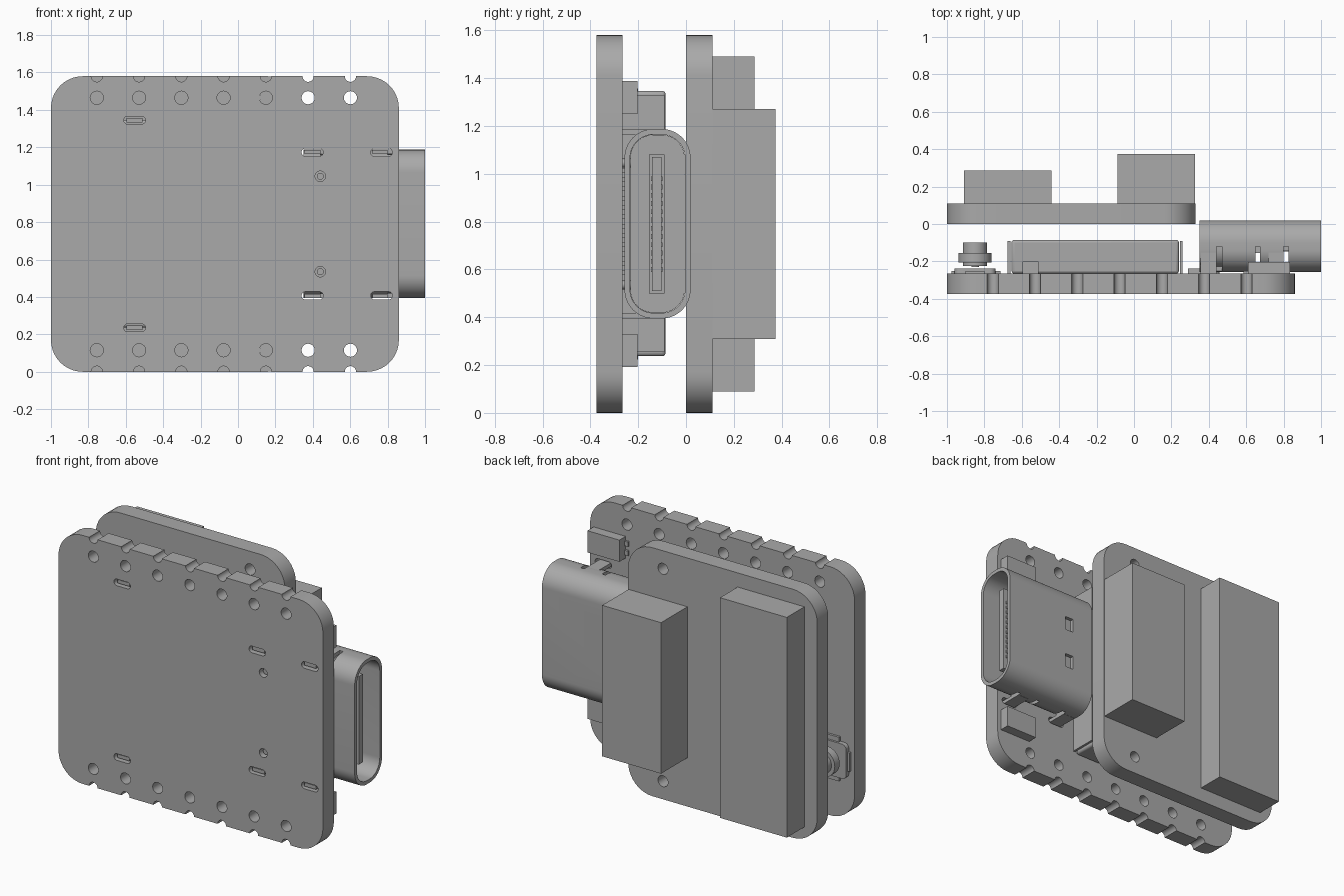
import bpy, bmesh, math
from mathutils import Vector

if "Cube" in bpy.data.objects:
    bpy.data.objects.remove(bpy.data.objects["Cube"], do_unlink=True)

grey = bpy.data.materials.new("plain_grey")
grey.use_nodes = True
colour = (0.4, 0.4, 0.4, 1)
grey.diffuse_color = colour
grey.node_tree.nodes["Principled BSDF"].inputs["Base Color"].default_value = colour
MID = 0.79  # mirror height of the assembly


def rounded(u0, u1, v0, v1, r, steps=10):
    """Outline of a rounded rectangle, or a sharp one when r is 0."""
    if r == 0:
        return [(u0, v0), (u1, v0), (u1, v1), (u0, v1)]
    corners = [(u1 - r, v1 - r), (u0 + r, v1 - r), (u0 + r, v0 + r), (u1 - r, v0 + r)]
    pts = []
    for q, (cu, cv) in enumerate(corners):
        for i in range(steps + 1):
            a = math.pi / 2 * (q + i / steps)
            pts.append((cu + r * math.cos(a), cv + r * math.sin(a)))
    return pts


def circle(u, v, r, n=32):
    return [(u + r * math.cos(i * math.tau / n), v + r * math.sin(i * math.tau / n))
            for i in range(n)]


def extrude(bm, pts, a, b, axis="Y"):
    """Prism along y (outline in x, z) or along x (outline in y, z)."""
    def place(p, w):
        return Vector((p[0], w, p[1])) if axis == "Y" else Vector((w, p[0], p[1]))
    part = bmesh.new()
    face = part.faces.new([part.verts.new(place(p, a)) for p in pts])
    ext = bmesh.ops.extrude_face_region(part, geom=[face])
    verts = [g for g in ext["geom"] if isinstance(g, bmesh.types.BMVert)]
    step = place((0, 0), b - a)
    bmesh.ops.translate(part, verts=verts, vec=step)
    bmesh.ops.remove_doubles(part, verts=part.verts, dist=1e-5)
    bmesh.ops.recalc_face_normals(part, faces=part.faces)
    tmp = bpy.data.meshes.new("tmp")
    part.to_mesh(tmp)
    part.free()
    bm.from_mesh(tmp)
    bpy.data.meshes.remove(tmp)


def make(name, *solids):
    bm = bmesh.new()
    for s in solids:
        extrude(bm, *s)
    me = bpy.data.meshes.new(name)
    bm.to_mesh(me)
    bm.free()
    me.materials.append(grey)
    ob = bpy.data.objects.new(name, me)
    bpy.context.collection.objects.link(ob)
    return ob


def box(x0, x1, y0, y1, z0, z1, r=0):
    return (rounded(x0, x1, z0, z1, r), y0, y1)


def both(x0, x1, y0, y1, z0, z1, r=0):
    """A box and its mirror image about the middle height."""
    return [box(x0, x1, y0, y1, z0, z1, r),
            box(x0, x1, y0, y1, 2 * MID - z1, 2 * MID - z0, r)]


def cut(ob, *solids):
    """Subtract the solids and bake the result."""
    cutter = make("cutter", *solids)
    cutter.hide_render = True
    mod = ob.modifiers.new("cut", "BOOLEAN")
    mod.operation, mod.solver, mod.object = "DIFFERENCE", "EXACT", cutter
    dg = bpy.context.evaluated_depsgraph_get()
    me = bpy.data.meshes.new_from_object(ob.evaluated_get(dg))
    ob.modifiers.clear()
    ob.data = me
    bpy.data.objects.remove(cutter, do_unlink=True)


# Front board with pad holes, edge notches and leg slots
FRONT, FACE = -0.375, -0.265
board = make("front_board", box(-1, 0.86, FRONT, FACE, 0, 2 * MID, 0.17))
holes = []
for i in range(7):
    x = -0.755 + i * 0.226
    for z, r in ((0.115, 0.035), (1.465, 0.035), (0, 0.03), (2 * MID, 0.03)):
        holes.append((circle(x, z, r), FRONT - 0.05, FACE + 0.05))
for z in (0.535, 1.045):
    holes.append((circle(0.44, z, 0.028), FRONT - 0.05, FACE + 0.05))
slots = [(-0.61, 1.345), (0.34, 1.173), (0.71, 1.173)]
for x, z in slots:
    holes += both(x, x + 0.115, FRONT - 0.05, FACE + 0.05, z - 0.021, z + 0.021, 0.0205)
cut(board, *holes)

# Rear board with two mounting holes
rear = make("rear_board", box(-1, 0.33, 0, 0.11, 0, 2 * MID, 0.17))
cut(rear, *[(circle(0.085, z, 0.035), -0.05, 0.15) for z in (0.115, 1.465)])

# Blocks on the rear board
make("tall_block", box(-0.91, -0.44, 0.11, 0.287, 0.09, 1.49))
make("deep_block", box(-0.087, 0.327, 0.11, 0.375, 0.31, 1.27))

# Shielded module between the boards, with end plates and legs
module = make("module_body", box(-0.655, 0.24, FACE, -0.085, 0.237, 1.347))
bev = module.modifiers.new("soft_edges", "BEVEL")
bev.width, bev.segments = 0.015, 3
make("module_end_plates", box(-0.675, -0.66, FACE, -0.09, 0.255, 1.33),
     box(0.245, 0.26, FACE, -0.09, 0.255, 1.33))
make("module_legs", *both(-0.595, -0.51, -0.36, -0.2, 1.334, 1.356))

# Port shell: rounded tube with relief cuts and latch windows
shell = make("port_shell", (rounded(-0.257, 0.019, 0.395, 1.187, 0.12, 14), 0.35, 1, "X"))
cuts = [(rounded(-0.234, -0.004, 0.418, 1.164, 0.098, 14), 0.3, 1.1, "X")]
cut(shell, *cuts)
reliefs = both(0.44, 0.47, -0.3, -0.12, 1.1, 1.25)
for x in (0.65, 0.8):
    reliefs += both(x, x + 0.025, -0.21, -0.12, 1.1, 1.25)
reliefs += both(0.5, 0.56, -0.05, 0.06, 0.875, 0.965)
cut(shell, *reliefs)
make("shell_legs", *both(0.355, 0.44, -0.36, -0.14, 1.163, 1.186),
     *both(0.72, 0.8, -0.36, -0.14, 1.163, 1.186))

# Port interior: plug body, stepped tongue, contacts, pegs and solder tails
make("port_body", (rounded(-0.233, -0.006, 0.419, 1.163, 0.096, 14), 0.355, 0.6, "X"))
make("port_tongue", box(0.59, 0.72, -0.155, -0.09, 0.5, 1.08),
     box(0.71, 0.95, -0.143, -0.102, 0.51, 1.07))
contacts = []
for i in range(12):
    z = 0.6 + i * 0.0345
    for y in (-0.147, -0.104):
        contacts.append(box(0.72, 0.93, y, y + 0.006, z - 0.01, z + 0.01))
make("tongue_contacts", *contacts)
make("locating_pegs", *[(circle(0.44, z, 0.018), -0.35, -0.2) for z in (0.535, 1.045)])
make("solder_tails", *[box(0.29, 0.37, FACE, -0.238, 0.576 + i * 0.039, 0.596 + i * 0.039)
                       for i in range(12)])

# Small side components with end terminals
make("side_chips", *both(0.61, 0.835, FACE, -0.202, 1.25, 1.388))
make("chip_terminals", *both(0.585, 0.612, FACE, -0.252, 1.275, 1.305),
     *both(0.585, 0.612, FACE, -0.252, 1.333, 1.363))

# Round antenna socket on a square base
SX, SZ = -0.85, 0.38
socket = make("antenna_socket", box(SX - 0.11, SX + 0.11, FACE, -0.237, SZ - 0.11, SZ + 0.11, 0.03),
              (circle(SX, SZ, 0.075), -0.24, -0.2), (circle(SX, SZ, 0.088), -0.205, -0.155))
make("antenna_terminals", box(SX - 0.125, SX + 0.135, FACE, -0.25, SZ - 0.06, SZ + 0.06),
     box(SX - 0.05, SX + 0.05, FACE, -0.25, SZ - 0.14, SZ + 0.14))
cut(socket, (circle(SX, SZ, 0.065), -0.225, -0.1))
make("antenna_pin", (circle(SX, SZ, 0.02), -0.23, -0.165))

# Smooth the round walls, keep the edges crisp
bpy.ops.object.select_all(action="DESELECT")
for ob in bpy.context.collection.objects:
    if ob.type == "MESH":
        ob.select_set(True)
        bpy.context.view_layer.objects.active = ob
bpy.ops.object.shade_smooth_by_angle(angle=math.radians(30))
